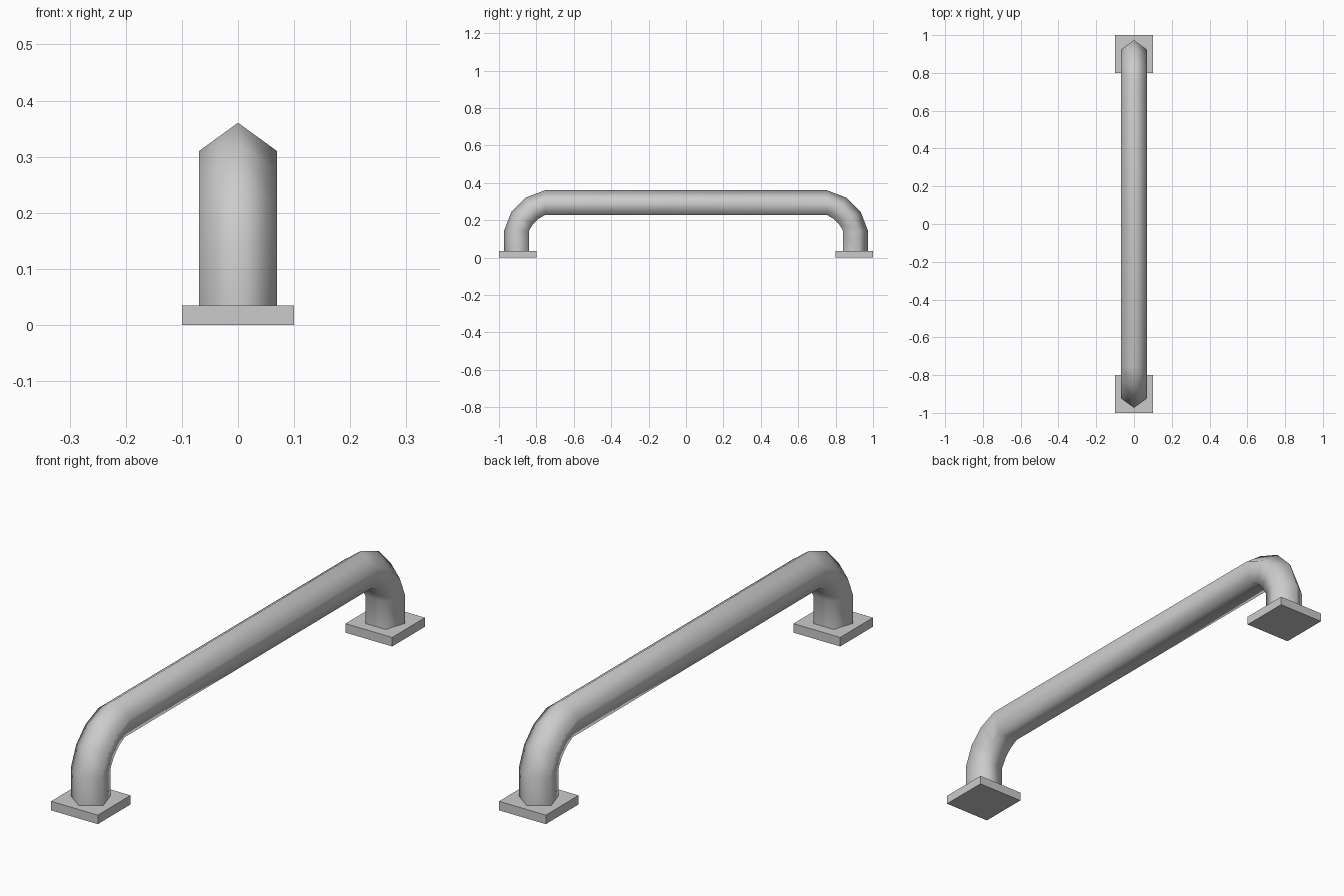
import bpy, bmesh
from math import sin, cos, pi, radians
from mathutils import Vector

cube = bpy.data.objects.get("Cube")
if cube:
    bpy.data.objects.remove(cube)

GREY = (0.6, 0.6, 0.6, 1)
metal = bpy.data.materials.new("grey metal")
metal.use_nodes = True
metal.diffuse_color = GREY
metal.node_tree.nodes["Principled BSDF"].inputs["Base Color"].default_value = GREY


def add_object(name, bm, smooth=False):
    bmesh.ops.recalc_face_normals(bm, faces=bm.faces)
    for f in bm.faces:
        f.smooth = smooth
    mesh = bpy.data.meshes.new(name)
    bm.to_mesh(mesh)
    bm.free()
    mesh.materials.append(metal)
    obj = bpy.data.objects.new(name, mesh)
    bpy.context.collection.objects.link(obj)
    return obj


# Path of one bent end: (y, z, outward tilt), from the foot up to the bar
BEND_Y, BEND_Z = 0.755, 0.142
half = [(0.9, 0.03, 0.0)]
for angle, r in ((0, 0.145), (30, 0.133), (60, 0.133), (90, 0.145)):
    a = radians(angle)
    half.append((BEND_Y + r * cos(a), BEND_Z + r * sin(a), a))
path = half + [(-y, z, pi - a) for y, z, a in reversed(half)]

# Handrail: five-sided tube swept along the path, ridge facing outward
SIDES, RADIUS = 5, 0.0735
bm = bmesh.new()
rings = []
for y, z, a in path:
    out = Vector((0, cos(a), sin(a)))
    ring = []
    for i in range(SIDES):
        t = 2 * pi * i / SIDES
        co = Vector((0, y, z)) + RADIUS * (cos(t) * out + sin(t) * Vector((1, 0, 0)))
        ring.append(bm.verts.new(co))
    rings.append(ring)
for low, high in zip(rings, rings[1:]):
    for i in range(SIDES):
        j = (i + 1) % SIDES
        bm.faces.new((low[i], low[j], high[j], high[i]))
add_object("handle_bar", bm, smooth=True)

# Square mounting plates under both ends
for name, side in (("front_plate", -1), ("back_plate", 1)):
    bm = bmesh.new()
    bmesh.ops.create_cube(bm, size=1)
    bmesh.ops.scale(bm, vec=(0.2, 0.2, 0.035), verts=bm.verts)
    bmesh.ops.translate(bm, vec=(0, side * 0.9, 0.0175), verts=bm.verts)
    add_object(name, bm)
